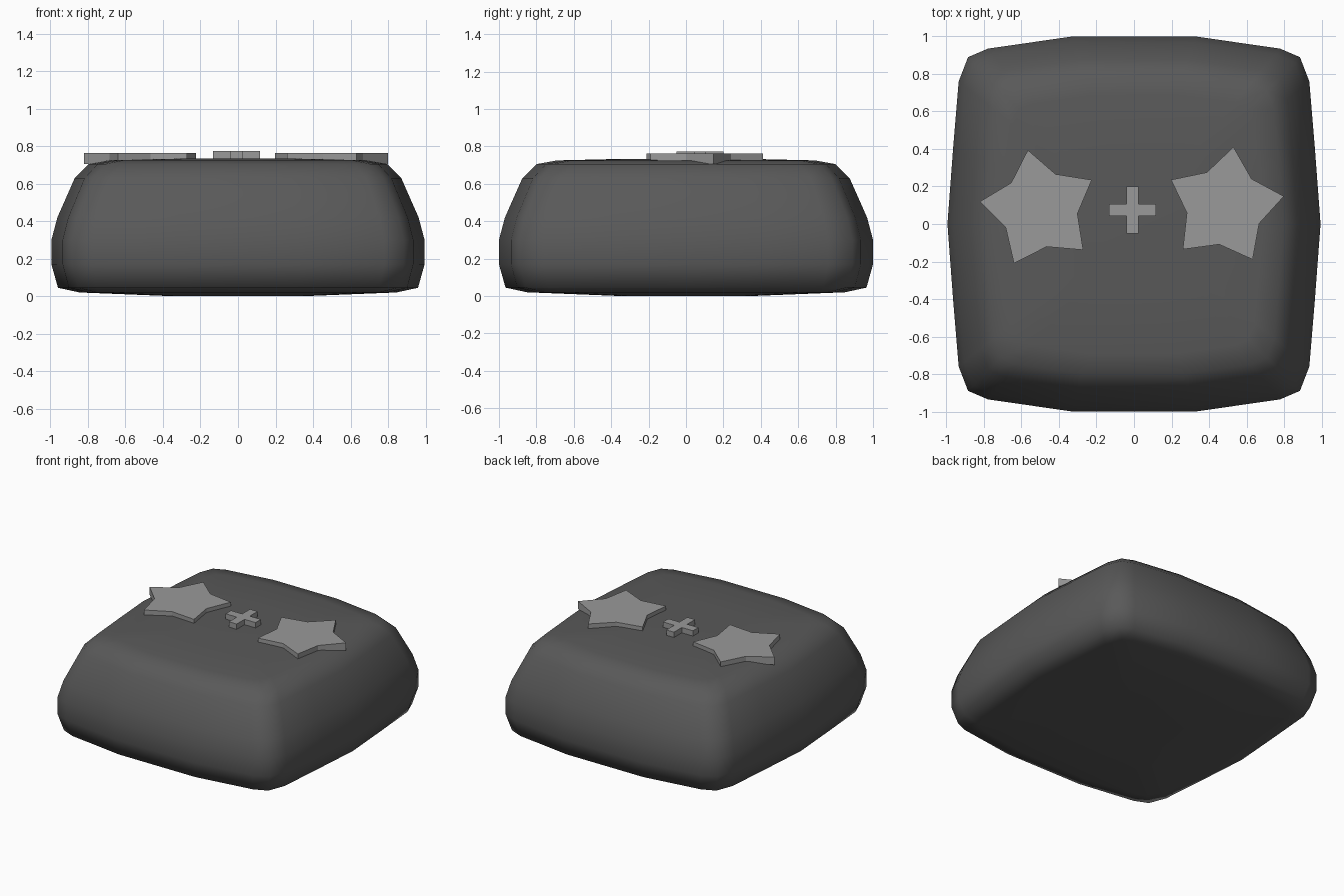
import bpy, bmesh
from math import sin, cos, pi, radians

cube = bpy.data.objects.get("Cube")
if cube:
    bpy.data.objects.remove(cube)


def material(name, value):
    m = bpy.data.materials.new(name)
    m.use_nodes = True
    m.diffuse_color = (value, value, value, 1)
    m.node_tree.nodes["Principled BSDF"].inputs["Base Color"].default_value = m.diffuse_color
    return m


dark = material("dark grey", 0.10)
light = material("light grey", 0.32)


def loft(name, outline, levels, mat):
    """Stack scaled copies of an outline and cap both ends."""
    bm = bmesh.new()
    rings = [[bm.verts.new((x * s, y * s, z)) for x, y in outline] for z, s in levels]
    n = len(outline)
    for low, high in zip(rings, rings[1:]):
        for i in range(n):
            j = (i + 1) % n
            bm.faces.new((low[i], low[j], high[j], high[i]))
    bm.faces.new(rings[0][::-1])
    bm.faces.new(rings[-1])
    bmesh.ops.recalc_face_normals(bm, faces=bm.faces)
    mesh = bpy.data.meshes.new(name)
    bm.to_mesh(mesh)
    bm.free()
    mesh.materials.append(mat)
    obj = bpy.data.objects.new(name, mesh)
    bpy.context.collection.objects.link(obj)
    return obj


# Cushion body: bulging rounded square, mirrored from one quarter
quarter = [(0.995, 0), (0.965, 0.4), (0.935, 0.76), (0.885, 0.89), (0.78, 0.935), (0.33, 1)]
half = quarter + [(-x, y) for x, y in quarter[::-1]]
outline = half + [(x, -y) for x, y in half[-2:0:-1]]
profile = [(0, 0.35), (0.02, 0.85), (0.045, 0.965), (0.17, 1), (0.3, 1), (0.42, 0.968),
           (0.63, 0.875), (0.705, 0.8), (0.725, 0.69), (0.733, 0.35)]
body = loft("cushion_body", outline, profile, dark)
body.data.shade_smooth()

# Raised star eyes, each tilted outwards
for name, cx, cy, turn in (("right_star", -0.505, 0.08, 101), ("left_star", 0.484, 0.094, 81.7)):
    star = []
    for i in range(10):
        a = radians(turn) + i * pi / 5
        r = 0.205 if i % 2 else 0.32
        star.append((r * cos(a), r * sin(a)))
    obj = loft(name, star, [(0.705, 1), (0.763, 1)], light)
    obj.location = (cx, cy, 0)

# Raised plus sign between the stars
w, h = 0.032, 0.125
arm = [(h, -w), (h, w), (w, w)]
plus = []
for i in range(4):
    c, s = round(cos(i * pi / 2)), round(sin(i * pi / 2))
    plus += [(x * c - y * s, x * s + y * c) for x, y in arm]
obj = loft("plus_sign", plus, [(0.72, 1), (0.773, 1)], light)
obj.location = (-0.008, 0.075, 0)
